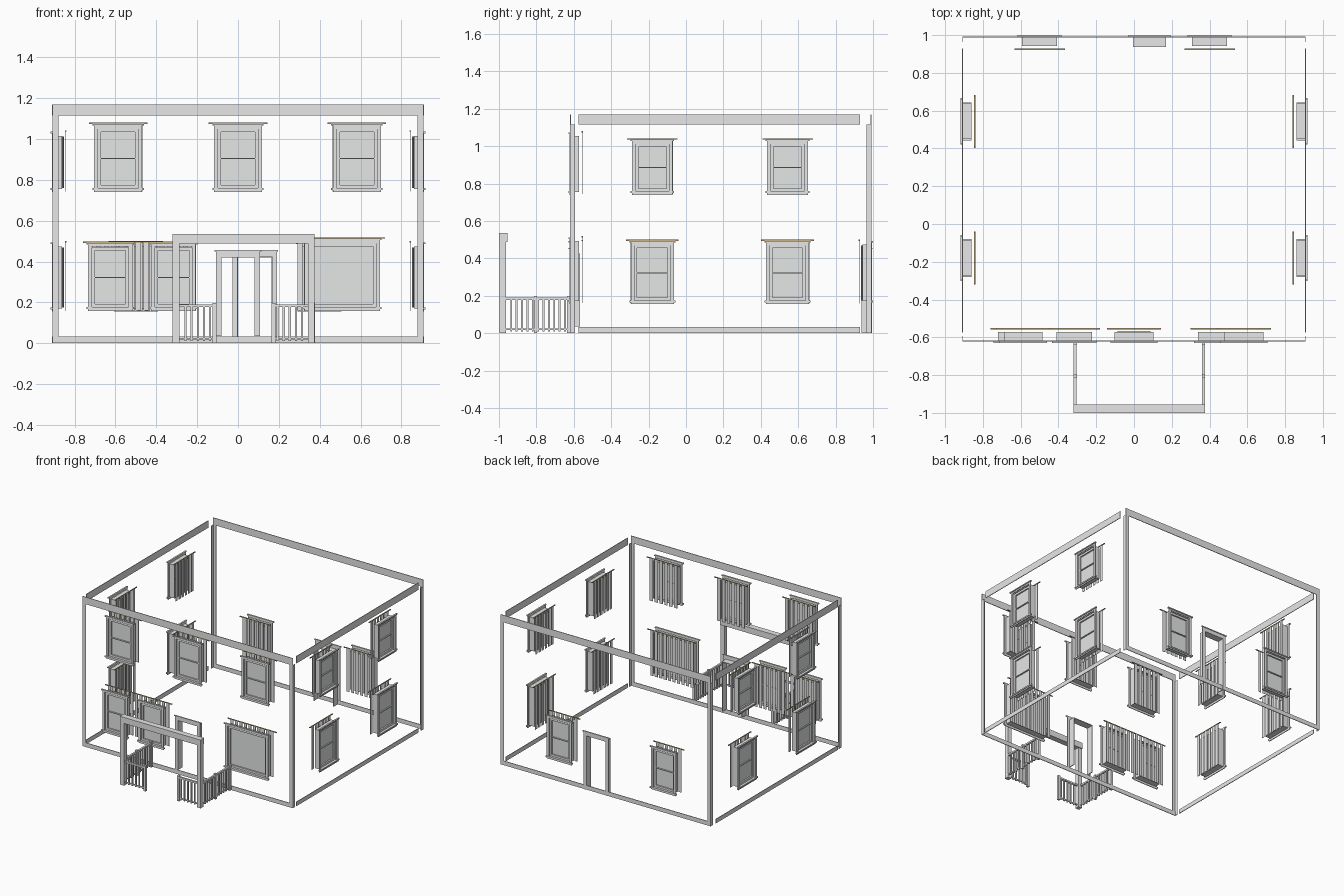
import bpy, bmesh, math
from mathutils import Matrix, Vector

cube = bpy.data.objects.get("Cube")
if cube:
    bpy.data.objects.remove(cube, do_unlink=True)


def material(name, rgb):
    m = bpy.data.materials.new(name)
    m.use_nodes = True
    m.diffuse_color = (*rgb, 1)
    m.node_tree.nodes["Principled BSDF"].inputs["Base Color"].default_value = (*rgb, 1)
    return m


TRIM = material("trim grey", (0.8, 0.8, 0.8))
GLASS = material("glass grey", (0.77, 0.8, 0.785))
ROD = material("rod tan", (0.58, 0.46, 0.25))


# Each wall frame: local x along the wall, y outward, z up
def wall(origin, along, outward):
    m = Matrix((along, outward, (0, 0, 1))).transposed().to_4x4()
    m.translation = origin
    return m


FRONT = wall((0, -0.617, 0), (1, 0, 0), (0, -1, 0))
BACK = wall((0, 0.988, 0), (1, 0, 0), (0, 1, 0))
RIGHT = wall((0.906, 0, 0), (0, 1, 0), (1, 0, 0))
LEFT = wall((-0.906, 0, 0), (0, 1, 0), (-1, 0, 0))
WORLD = Matrix.Identity(4)


class Part:
    """Collects boxes and sheets into one named object."""

    def __init__(self, name, frame, *mats):
        self.name, self.frame, self.mats = name, frame, mats
        self.bm = bmesh.new()

    def box(self, u, d, z, mat=0):
        lo = Vector((u[0], d[0], z[0]))
        hi = Vector((u[1], d[1], z[1]))
        m = Matrix.Translation((lo + hi) / 2) @ Matrix.Diagonal((*(hi - lo), 1))
        made = bmesh.ops.create_cube(self.bm, size=1, matrix=m)
        for f in {f for v in made["verts"] for f in v.link_faces}:
            f.material_index = mat

    def ring(self, u, d, z, w):
        """Rectangular border of width w."""
        self.box((u[0], u[0] + w), d, z)
        self.box((u[1] - w, u[1]), d, z)
        self.box((u[0] + w, u[1] - w), d, (z[1] - w, z[1]))
        self.box((u[0] + w, u[1] - w), d, (z[0], z[0] + w))

    def wave(self, u, d, z, size):
        """Thin upright sheet rippling along the wall."""
        steps = 40
        prev = None
        for i in range(steps + 1):
            x = u[0] + (u[1] - u[0]) * i / steps
            y = d + size * math.sin(i * math.pi / 4)
            pair = [self.bm.verts.new((x, y, h)) for h in z]
            if prev:
                self.bm.faces.new((prev[0], pair[0], pair[1], prev[1]))
            prev = pair

    def done(self):
        self.bm.transform(self.frame)
        bmesh.ops.recalc_face_normals(self.bm, faces=self.bm.faces)
        mesh = bpy.data.meshes.new(self.name)
        self.bm.to_mesh(mesh)
        self.bm.free()
        for m in self.mats:
            mesh.materials.append(m)
        obj = bpy.data.objects.new(self.name, mesh)
        bpy.context.collection.objects.link(obj)


# Hanging strips on a rod that is a little wider
def curtain(frame, u, z):
    p = Part("curtain", frame, TRIM, ROD)
    count = round((u[1] - u[0]) / 0.04)
    pitch = (u[1] - u[0]) / count
    for i in range(count):
        a = u[0] + i * pitch
        p.box((a + 0.007, a + pitch - 0.007), (-0.064, -0.061), (z[0], z[1] - 0.006))
    p.box((u[0] - 0.018, u[1] + 0.018), (-0.066, -0.059), (z[1] - 0.006, z[1]), 1)
    p.done()


def window(frame, c, w, z0, z1, drape=True, split=True, shade=True):
    p = Part("window", frame, TRIM, GLASS)
    u = (c - w / 2, c + w / 2)
    top = z1 - 0.006
    inner = (u[0] + 0.019, u[1] - 0.019)
    zi = (z0 + 0.02, top - 0.024)
    # casing, cap and sill
    p.ring(u, (0, 0.006), (z0, top), 0.019)
    p.box((u[0] - 0.008, u[1] + 0.008), (0, 0.012), (top - 0.008, top))
    p.box((u[0] - 0.008, u[1] + 0.008), (0, 0.012), (z0 + 0.01, z0 + 0.02))
    # deep jamb
    p.ring((inner[0] - 0.004, inner[1] + 0.004), (-0.045, 0), (zi[0] - 0.004, zi[1] + 0.004), 0.004)
    # sash and panes
    p.ring(inner, (-0.022, -0.006), zi, 0.015)
    p.box(inner, (-0.02, -0.017), zi, 1)
    if split:
        mid = (zi[0] + zi[1]) / 2
        p.box(inner, (-0.022, -0.008), (mid - 0.003, mid + 0.003))
    # gathered inner shade
    if shade:
        p.wave(inner, -0.049, zi, 0.004)
    p.done()
    if drape:
        curtain(frame, (u[0] - 0.008, u[1] + 0.008), (z0 + 0.004, z1))


# Front windows
for x in (-0.587, 0, 0.582):
    window(FRONT, x, 0.235, 0.74, 1.08, shade=False)
for x in (-0.626, -0.316):
    window(FRONT, x, 0.218, 0.157, 0.498, drape=False, shade=False)
curtain(FRONT, (-0.742, -0.198), (0.161, 0.498))
window(FRONT, 0.51, 0.37, 0.157, 0.519, split=False, shade=False)

# Side and back windows
for side in (LEFT, RIGHT):
    for y in (-0.18, 0.543):
        window(side, y, 0.218, 0.74, 1.042)
        window(side, y, 0.23, 0.155, 0.5)
for x in (-0.5, 0.4):
    window(BACK, x, 0.215, 0.155, 0.5)


# Open doorways
def doorway(frame, c, z0):
    p = Part("door_frame", frame, TRIM)
    for s in (-1, 1):
        a, b, e = c + s * 0.082, c + s * 0.088, c + s * 0.108
        p.box(sorted((a, e)), (0, 0.006), (z0, 0.42))
        p.box(sorted((a, b)), (-0.05, 0), (z0, 0.42))
    p.box((c - 0.108, c + 0.108), (0, 0.006), (0.42, 0.45))
    p.box((c - 0.088, c + 0.088), (-0.05, 0), (0.42, 0.426))
    p.box((c - 0.115, c + 0.115), (0, 0.01), (0.45, 0.456))
    p.done()


doorway(FRONT, 0, 0.035)
doorway(BACK, 0.082, 0)

# Wall trim bands and corner boards
for frame, u in ((FRONT, (-0.908, 0.908)), (BACK, (-0.908, 0.908)),
                 (LEFT, (-0.575, 0.93)), (RIGHT, (-0.575, 0.93))):
    p = Part("wall_band", frame, TRIM)
    p.box(u, (-0.001, 0.004), (1.115, 1.17))
    p.box(u, (-0.001, 0.004), (0, 0.033))
    p.done()
for frame in (FRONT, BACK):
    p = Part("corner_boards", frame, TRIM)
    for s in (-1, 1):
        p.box(sorted((s * 0.88, s * 0.908)), (0, 0.004), (0.033, 1.115))
        p.box(sorted((s * 0.904, s * 0.908)), (-0.024, 0), (0, 1.115))
    p.done()

# Porch posts and beam
p = Part("porch_frame", WORLD, TRIM)
for u in ((-0.32, -0.287), (0.342, 0.375)):
    p.box(u, (-0.997, -0.963), (0, 0.488))
p.box((-0.32, 0.375), (-1, -0.955), (0.488, 0.535))
p.done()


# Porch railings, along x or along y
def railing(a, b, across, along_y, posts):
    frame = wall((across, 0, 0), (0, 1, 0), (1, 0, 0)) if along_y else wall((0, across, 0), (1, 0, 0), (0, 1, 0))
    p = Part("porch_railing", frame, TRIM)
    p.box((a, b), (-0.007, 0.007), (0.177, 0.19))
    p.box((a, b), (-0.004, 0.004), (0.018, 0.026))
    n = round((b - a) / 0.029)
    for i in range(1, n):
        c = a + (b - a) * i / n
        p.box((c - 0.005, c + 0.005), (-0.005, 0.005), (0.01, 0.177))
    for c in posts:
        p.box((c - 0.009, c + 0.009), (-0.009, 0.009), (0, 0.198))
    p.done()


railing(-0.287, -0.107, -0.98, False, [-0.115])
railing(0.165, 0.342, -0.98, False, [0.174])
for x in (-0.312, 0.368):
    railing(-0.963, -0.618, x, True, [-0.805, -0.628])
